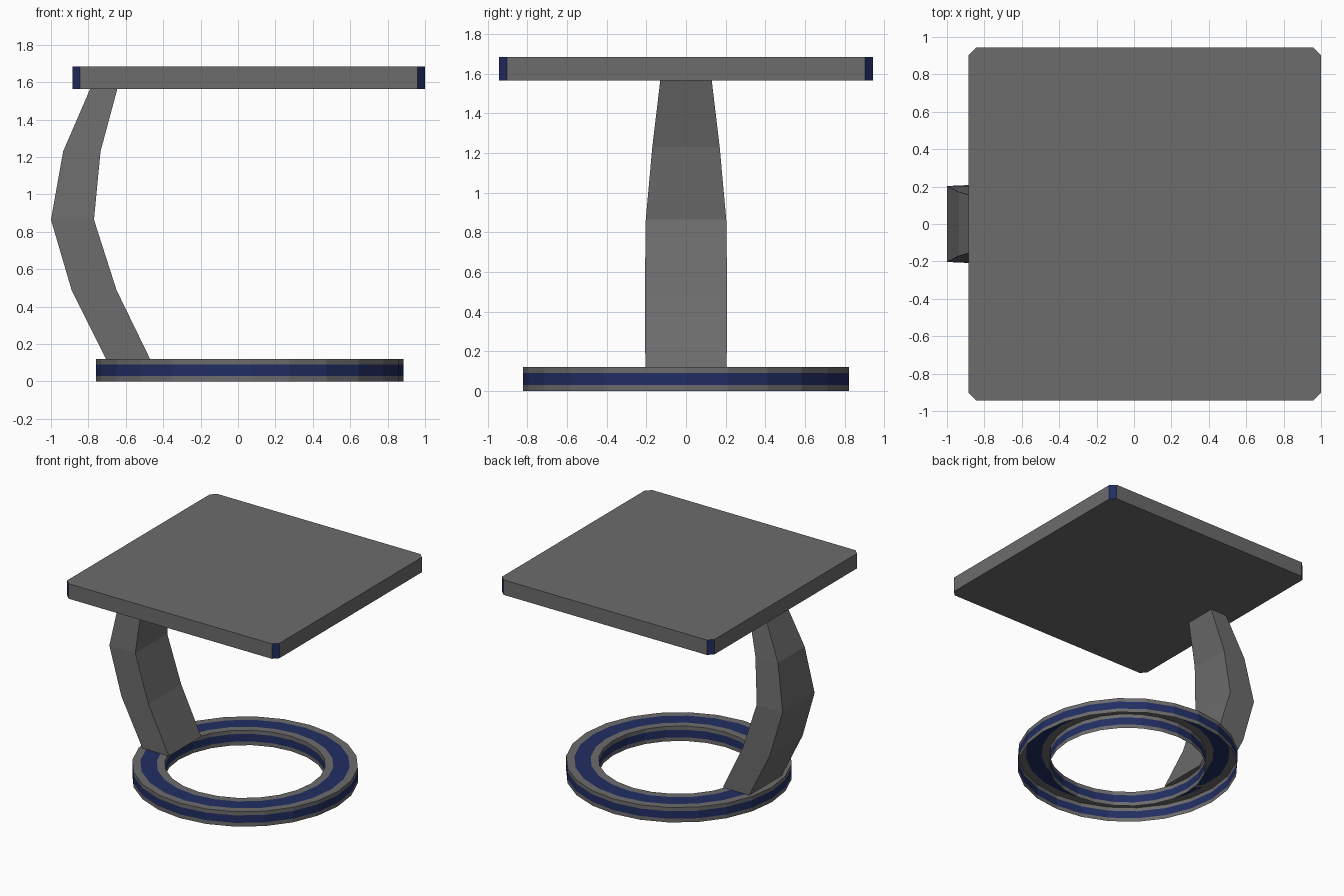
import bpy, bmesh, math
from mathutils import Vector

if "Cube" in bpy.data.objects:
    bpy.data.objects.remove(bpy.data.objects["Cube"])


def material(name, rgb):
    m = bpy.data.materials.new(name)
    m.diffuse_color = (*rgb, 1)
    m.use_nodes = True
    m.node_tree.nodes["Principled BSDF"].inputs["Base Color"].default_value = m.diffuse_color
    return m


GREY = material("grey", (0.15, 0.15, 0.15))
BLUE = material("navy blue", (0.016, 0.027, 0.125))


def finish(name, bm):
    mesh = bpy.data.meshes.new(name)
    bm.to_mesh(mesh)
    bm.free()
    mesh.materials.append(GREY)
    mesh.materials.append(BLUE)
    ob = bpy.data.objects.new(name, mesh)
    bpy.context.collection.objects.link(ob)
    return ob


def loft(bm, loops):
    """Closed solid through a list of equal-sized vertex loops."""
    rings = [[bm.verts.new(p) for p in loop] for loop in loops]
    n = len(rings[0])
    for a, b in zip(rings, rings[1:]):
        for i in range(n):
            j = (i + 1) % n
            bm.faces.new((a[i], a[j], b[j], b[i]))
    bm.faces.new(rings[0][::-1])
    bm.faces.new(rings[-1])
    bmesh.ops.recalc_face_normals(bm, faces=bm.faces)


# Table top: square slab with blue chamfered corners
X0, X1, Y, C = -0.885, 1.0, 0.943, 0.04
outline = [(X0 + C, -Y), (X1 - C, -Y), (X1, -Y + C), (X1, Y - C),
           (X1 - C, Y), (X0 + C, Y), (X0, Y - C), (X0, -Y + C)]
bm = bmesh.new()
loft(bm, [[(x, y, z) for x, y in outline] for z in (1.565, 1.685)])
for f in bm.faces:
    f.material_index = int(abs(f.normal.x) > 0.3 and abs(f.normal.y) > 0.3)
finish("table_top", bm)

# Curved arm: z, outer x, inner x, half width
sections = [(0.12, -0.705, -0.47, 0.205), (0.49, -0.89, -0.65, 0.208),
            (0.865, -1.0, -0.77, 0.203), (1.23, -0.935, -0.735, 0.17),
            (1.565, -0.79, -0.645, 0.13)]
bm = bmesh.new()
loft(bm, [[(a, -w, z), (b, -w, z), (b, w, z), (a, w, z)]
          for z, a, b, w in sections])
finish("arm", bm)

# Base ring: channel open underneath, with a blue band on each wall
CX, RO, RI, H, N = 0.0625, 0.823, 0.585, 0.12, 24
q = (RO - RI) / 4
profile = [(RO, 0), (RO, H / 4), (RO, H * 3 / 4), (RO, H), (RO - q, H),
           (RI + q, H), (RI, H), (RI, H * 3 / 4), (RI, H / 4), (RI, 0)]
bm = bmesh.new()
rows = [[bm.verts.new((CX + r * math.cos(math.tau * i / N),
                       r * math.sin(math.tau * i / N), z)) for i in range(N)]
        for r, z in profile]
for k, (a, b) in enumerate(zip(rows, rows[1:])):
    for i in range(N):
        j = (i + 1) % N
        f = bm.faces.new((a[i], a[j], b[j], b[i]))
        f.material_index = int(k % 3 == 1)
finish("base_ring", bm)
